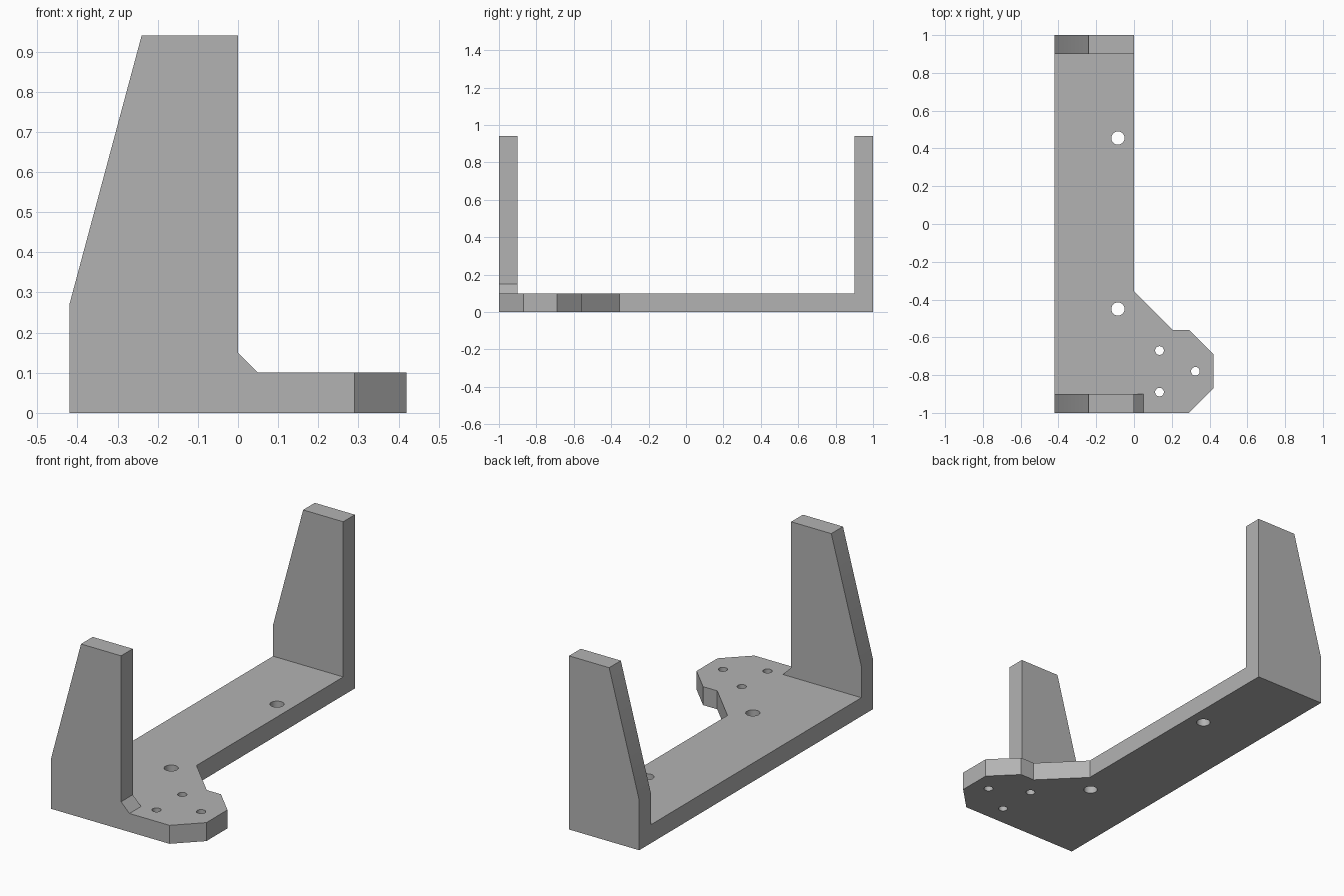
import bpy
import bmesh
from mathutils import Vector

cube = bpy.data.objects.get("Cube")
if cube:
    bpy.data.objects.remove(cube, do_unlink=True)

THICK = 0.10
LEFT = -0.42

grey = bpy.data.materials.new("plain grey")
grey.use_nodes = True
GREY = (0.45, 0.45, 0.45, 1)
grey.diffuse_color = GREY
grey.node_tree.nodes["Principled BSDF"].inputs["Base Color"].default_value = GREY


def extrude(name, points, direction):
    """Solid made by sweeping a flat outline along a direction."""
    bm = bmesh.new()
    face = bm.faces.new([bm.verts.new(p) for p in points])
    swept = bmesh.ops.extrude_face_region(bm, geom=[face])["geom"]
    verts = [v for v in swept if isinstance(v, bmesh.types.BMVert)]
    bmesh.ops.translate(bm, verts=verts, vec=Vector(direction))
    bmesh.ops.recalc_face_normals(bm, faces=bm.faces)
    mesh = bpy.data.meshes.new(name)
    bm.to_mesh(mesh)
    bm.free()
    mesh.materials.append(grey)
    obj = bpy.data.objects.new(name, mesh)
    bpy.context.collection.objects.link(obj)
    return obj


def combine(target, other, operation):
    """Apply a boolean, then discard the second solid."""
    mod = target.modifiers.new("boolean", "BOOLEAN")
    mod.operation = operation
    mod.solver = "EXACT"
    mod.object = other
    bpy.context.view_layer.objects.active = target
    bpy.ops.object.modifier_apply(modifier=mod.name)
    bpy.data.objects.remove(other, do_unlink=True)


# Base plate with the chamfered mounting ear at the front left
plan = [(LEFT, -1), (0.29, -1), (0.42, -0.87), (0.42, -0.69), (0.29, -0.56),
        (0.205, -0.56), (0, -0.355), (0, 1), (LEFT, 1)]
bracket = extrude("bracket", [(x, y, 0) for x, y in plan], (0, 0, THICK))

# Tapered end walls; the front one has a small gusset over the ear
taper = [(0, 0.94), (-0.24, 0.94), (LEFT, 0.27), (LEFT, 0)]
front = [(0.05, 0), (0.05, THICK), (0, 0.15)] + taper
back = [(0, 0)] + taper
for name, outline, y in (("front_wall", front, -1), ("back_wall", back, 1 - THICK)):
    wall = extrude(name, [(x, y, z) for x, z in outline], (0, THICK, 0))
    combine(bracket, wall, "UNION")

# Screw holes: two large along the base, three small in the ear
holes = [(-0.085, 0.455, 0.035), (-0.085, -0.45, 0.035),
         (0.135, -0.67, 0.023), (0.135, -0.89, 0.023), (0.325, -0.78, 0.023)]
for x, y, radius in holes:
    bpy.ops.mesh.primitive_cylinder_add(vertices=32, radius=radius, depth=0.4,
                                        location=(x, y, 0))
    cutter = bpy.context.object
    cutter.hide_render = True
    cutter.data.materials.append(grey)
    combine(bracket, cutter, "DIFFERENCE")

# Smooth hole walls, crisp edges elsewhere
bpy.ops.object.select_all(action="DESELECT")
bracket.select_set(True)
bpy.context.view_layer.objects.active = bracket
bpy.ops.object.shade_smooth_by_angle(angle=0.52)
